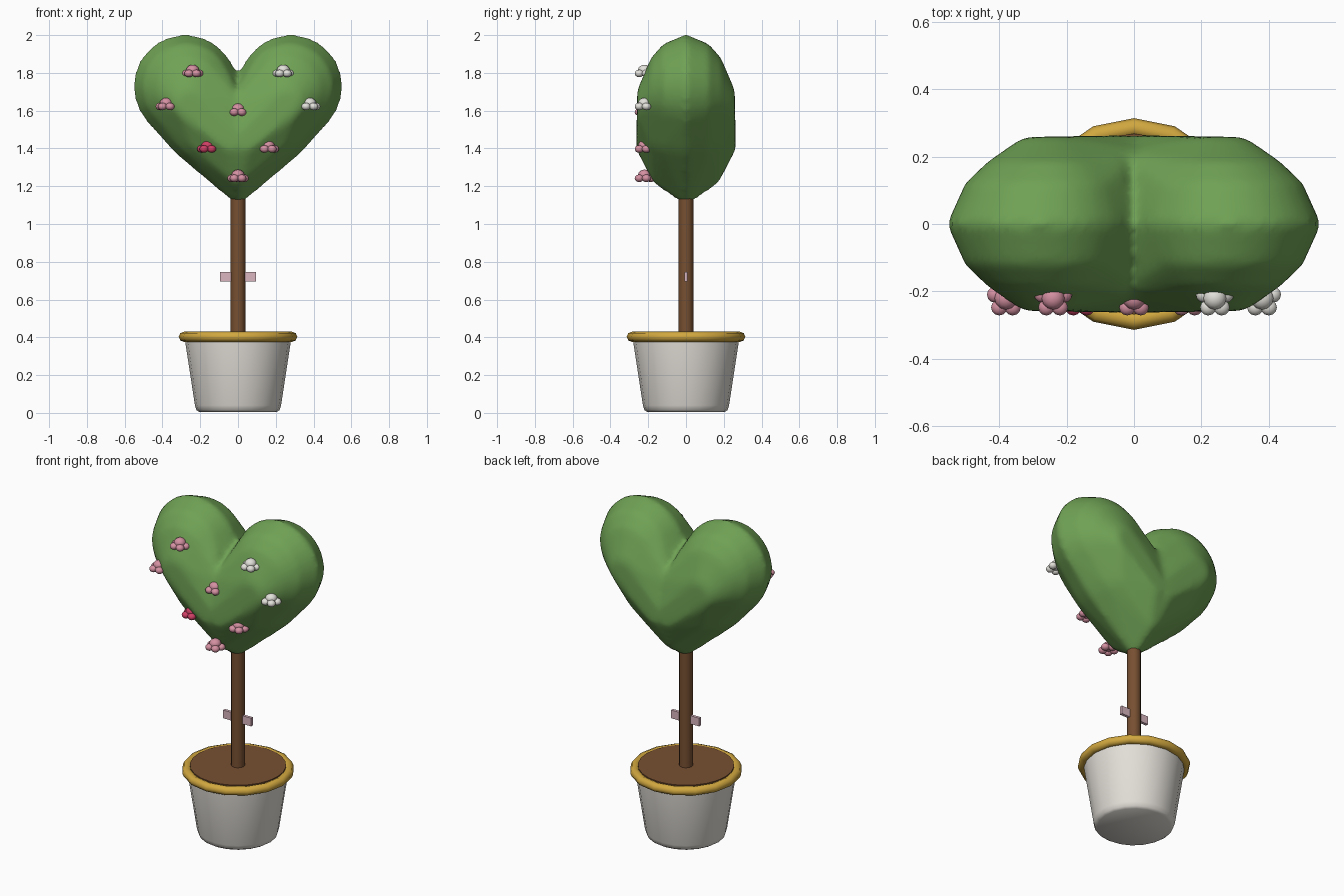
import bpy, bmesh, math
from mathutils import Matrix, Vector

cube = bpy.data.objects.get("Cube")
if cube:
    bpy.data.objects.remove(cube)


def material(name, rgb):
    m = bpy.data.materials.new(name)
    m.use_nodes = True
    m.diffuse_color = (*rgb, 1)
    m.node_tree.nodes["Principled BSDF"].inputs["Base Color"].default_value = (*rgb, 1)
    return m


leaf = material("leaf green", (0.16, 0.36, 0.09))
wood = material("wood brown", (0.185, 0.08, 0.031))
gold = material("gold", (0.64, 0.39, 0.05))
ceramic = material("ceramic white", (0.76, 0.73, 0.68))
pink = material("pink", (0.66, 0.28, 0.36))
red = material("red", (0.62, 0.05, 0.13))
white = material("petal white", (0.76, 0.75, 0.70))
ribbon = material("ribbon pink", (0.70, 0.47, 0.53))


def finish(bm, name, mat, smooth_angle=None):
    bmesh.ops.recalc_face_normals(bm, faces=bm.faces)
    mesh = bpy.data.meshes.new(name)
    bm.to_mesh(mesh)
    bm.free()
    mesh.materials.append(mat)
    ob = bpy.data.objects.new(name, mesh)
    bpy.context.collection.objects.link(ob)
    if smooth_angle:
        bpy.ops.object.select_all(action="DESELECT")
        ob.select_set(True)
        bpy.context.view_layer.objects.active = ob
        bpy.ops.object.shade_smooth_by_angle(angle=math.radians(smooth_angle))
    return ob


def lathe(name, profile, mat, sides=16, angle=40, closed=False):
    """Revolve (radius, height) points around the z axis."""
    bm = bmesh.new()
    verts = [bm.verts.new((r, 0, z)) for r, z in profile]
    edges = [bm.edges.new(pair) for pair in zip(verts, verts[1:])]
    if closed:
        edges.append(bm.edges.new((verts[-1], verts[0])))
    bmesh.ops.spin(bm, geom=verts + edges, cent=(0, 0, 0), axis=(0, 0, 1),
                   angle=math.tau, steps=sides)
    bmesh.ops.remove_doubles(bm, verts=bm.verts, dist=0.0005)
    return finish(bm, name, mat, angle)


def ellipsoid(bm, centre, radii, u=12, v=8):
    m = Matrix.Translation(centre) @ Matrix.Diagonal((*radii, 1))
    bmesh.ops.create_uvsphere(bm, u_segments=u, v_segments=v, radius=1, matrix=m)


# Pot, rim and soil
lathe("pot", [(0, 0.005), (0.205, 0.005), (0.22, 0.015), (0.228, 0.04),
              (0.28, 0.38), (0.28, 0.40), (0, 0.40)], ceramic, 20)
rim_section = [(0.286 + 0.028 * math.cos(i * math.tau / 8),
                0.403 + 0.027 * math.sin(i * math.tau / 8)) for i in range(8)]
lathe("pot_rim", rim_section, gold, angle=50, closed=True)
lathe("soil", [(0, 0.40), (0.268, 0.40), (0.268, 0.43), (0, 0.43)], wood, 24)

# Trunk and ribbon
lathe("trunk", [(0, 0.41), (0.039, 0.41), (0.039, 1.20), (0, 1.20)], wood, 12)
bm = bmesh.new()
bmesh.ops.create_cube(bm, size=1, matrix=Matrix.Translation((0, 0, 0.72))
                      @ Matrix.Diagonal((0.19, 0.018, 0.05, 1)))
finish(bm, "ribbon", ribbon)

# Heart foliage: upright rings (x, depth, z, radius) that shrink toward front and back
rings = [
    (0.280, 0.00, 1.728, 0.276), (0.270, 0.12, 1.722, 0.232),      # lobe
    (0.260, 0.185, 1.705, 0.175), (0.255, 0.258, 1.635, 0.075),
    (0.160, 0.00, 1.560, 0.255), (0.150, 0.12, 1.550, 0.215),      # flank
    (0.130, 0.19, 1.530, 0.165), (0.040, 0.262, 1.440, 0.050),
    (0.000, 0.215, 1.580, 0.060), (0.000, 0.17, 1.260, 0.045),     # middle and foot
    (0.000, 0.00, 1.100, 0.005),
]
crown = bmesh.new()
for side in (1, -1):
    half = bmesh.new()
    for x, depth, z, radius in rings:
        for y in {depth, -depth}:
            for i in range(28):
                a = math.tau * i / 28
                half.verts.new((side * (x + radius * math.cos(a)), y,
                                z + radius * math.sin(a)))
    hull = bmesh.ops.convex_hull(half, input=half.verts)
    loose = {g for g in hull["geom_interior"] + hull["geom_unused"]
             if isinstance(g, bmesh.types.BMVert)}
    bmesh.ops.delete(half, geom=list(loose), context="VERTS")
    bmesh.ops.recalc_face_normals(half, faces=half.faces)
    part = bpy.data.meshes.new("half")
    half.to_mesh(part)
    half.free()
    crown.from_mesh(part)
    bpy.data.meshes.remove(part)
foliage = finish(crown, "heart_foliage", leaf)
remesh = foliage.modifiers.new("fuse", "REMESH")
remesh.mode = "VOXEL"
remesh.voxel_size = 0.02
remesh.use_smooth_shade = True
soften = foliage.modifiers.new("soften", "SMOOTH")
soften.factor = 0.5
soften.iterations = 5

# Flowers: a ring of five petals with a raised centre
flowers = [(-0.24, 1.805, pink), (0.24, 1.805, white), (-0.38, 1.63, pink),
           (0.38, 1.63, white), (0, 1.60, pink), (-0.16, 1.405, red),
           (0.16, 1.405, pink), (0, 1.25, pink)]
for n, (x, z, mat) in enumerate(flowers, 1):
    bm = bmesh.new()
    centre = Vector((x, -0.22, z))
    ellipsoid(bm, centre + Vector((0, 0, 0.010)), (0.034, 0.034, 0.028))
    for i in range(5):
        a = math.tau * i / 5 + math.pi / 2
        offset = Vector((math.cos(a), math.sin(a), 0)) * 0.034
        ellipsoid(bm, centre + offset + Vector((0, 0, -0.008)), (0.024, 0.024, 0.02))
    finish(bm, f"flower_{n}", mat, 60)
